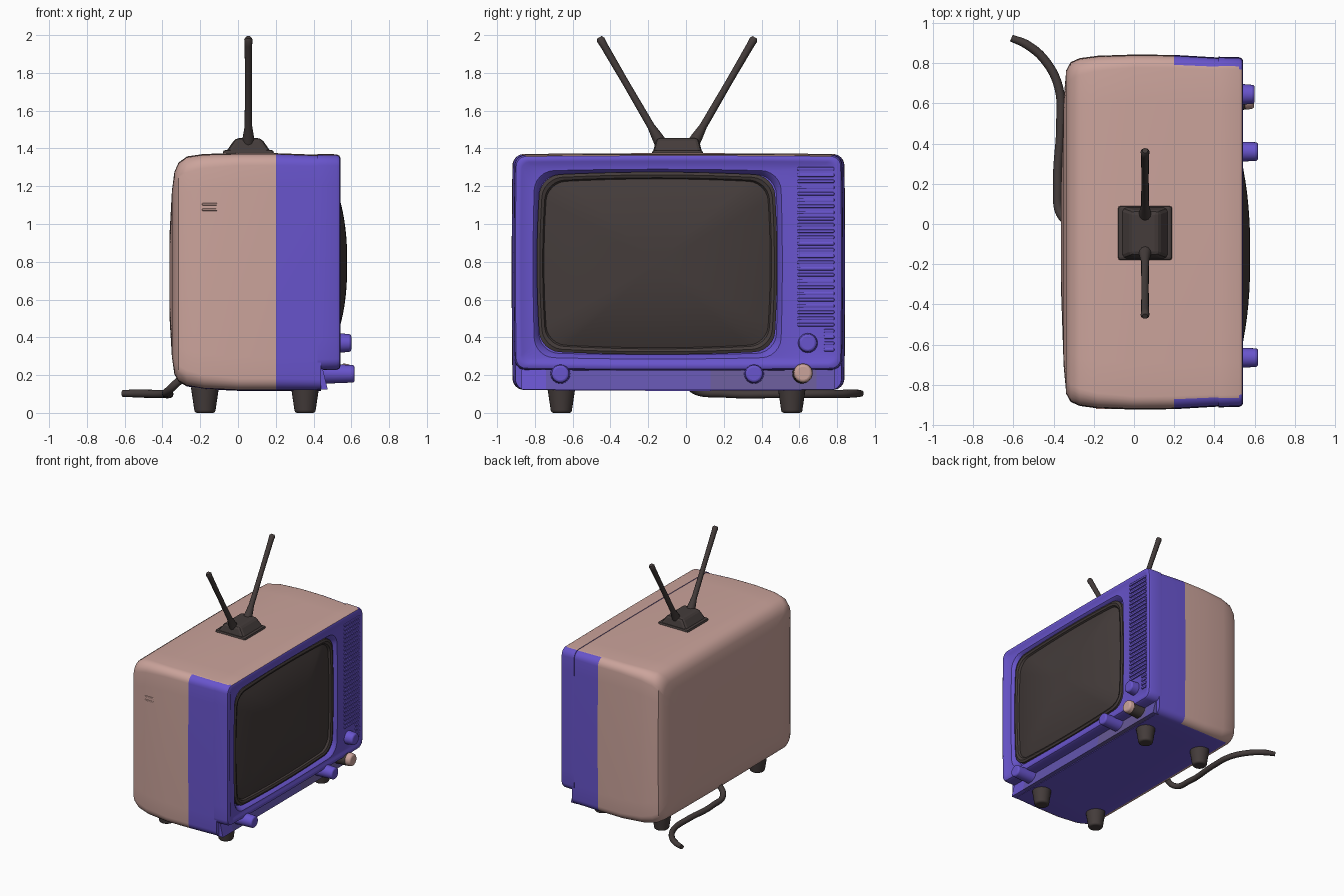
import bpy, bmesh, math
from mathutils import Vector

old = bpy.data.objects.get("Cube")
if old:
    bpy.data.objects.remove(old, do_unlink=True)


def material(name, rgb):
    m = bpy.data.materials.new(name)
    m.use_nodes = True
    m.diffuse_color = (*rgb, 1)
    m.node_tree.nodes["Principled BSDF"].inputs["Base Color"].default_value = (*rgb, 1)
    return m


PINK = material("dusty_pink", (0.60, 0.37, 0.33))
VIOLET = material("violet", (0.14, 0.09, 0.61))
DARK = material("dark_brown", (0.058, 0.045, 0.043))
MUTED = material("muted_violet", (0.125, 0.09, 0.42))
GREY = material("grey_violet", (0.135, 0.10, 0.30))


def smooth(ob, angle=35):
    bpy.ops.object.select_all(action='DESELECT')
    ob.select_set(True)
    bpy.context.view_layer.objects.active = ob
    bpy.ops.object.shade_smooth_by_angle(angle=math.radians(angle))


def ring(x, y0, y1, z0, z1, r, bow=0.0):
    """Rounded rectangle in the yz plane, sides bowed outwards by bow."""
    cy, cz, hy, hz = (y0 + y1) / 2, (z0 + z1) / 2, (y1 - y0) / 2, (z1 - z0) / 2
    r = min(r, hy * 0.99, hz * 0.99)
    corners = []
    for i, (sy, sz) in enumerate([(1, 1), (-1, 1), (-1, -1), (1, -1)]):
        for k in range(7):
            a = math.pi / 2 * (i + k / 6)
            corners.append((sy * (hy - r) + r * math.cos(a), sz * (hz - r) + r * math.sin(a)))
    pts = []
    for i, (y, z) in enumerate(corners):
        pts.append((y, z))
        if i % 7 == 6:                       # fill the straight side
            ny, nz = corners[(i + 1) % len(corners)]
            pts += [(y + (ny - y) * t / 10, z + (nz - z) * t / 10) for t in range(1, 10)]
    return [Vector((x, cy + y + bow * (y / hy) * (1 - (z / hz) ** 2),
                    cz + z + bow * (z / hz) * (1 - (y / hy) ** 2))) for y, z in pts]


def loft(name, rings, mats, rule=None):
    bm = bmesh.new()
    loops = [[bm.verts.new(p) for p in rg] for rg in rings]
    n = len(loops[0])
    for a, b in zip(loops, loops[1:]):
        for i in range(n):
            j = (i + 1) % n
            bm.faces.new((a[i], a[j], b[j], b[i]))
    bm.faces.new(loops[0])
    bm.faces.new(loops[-1])
    bmesh.ops.recalc_face_normals(bm, faces=bm.faces)
    bm.normal_update()
    if rule:
        for f in bm.faces:
            f.material_index = rule(f.calc_center_median(), f.normal)
    me = bpy.data.meshes.new(name)
    bm.to_mesh(me)
    bm.free()
    ob = bpy.data.objects.new(name, me)
    bpy.context.collection.objects.link(ob)
    for m in mats:
        me.materials.append(m)
    smooth(ob)


def cone(name, loc, r1, r2, depth, mat, rot=(0, 0, 0)):
    bpy.ops.mesh.primitive_cone_add(vertices=24, radius1=r1, radius2=r2, depth=depth,
                                    location=loc, rotation=rot)
    ob = bpy.context.object
    ob.name = name
    ob.data.materials.append(mat)
    b = ob.modifiers.new("soft_edge", 'BEVEL')
    b.width, b.segments = 0.012, 3
    smooth(ob, 40)


def box(name, lo, hi, mat, bevel=0.0):
    lo, hi = Vector(lo), Vector(hi)
    bpy.ops.mesh.primitive_cube_add(size=1, location=(lo + hi) / 2)
    ob = bpy.context.object
    ob.name = name
    ob.scale = hi - lo
    bpy.ops.object.transform_apply(location=False, rotation=False, scale=True)
    ob.data.materials.append(mat)
    if bevel:
        b = ob.modifiers.new("soft_edge", 'BEVEL')
        b.width, b.segments = bevel, 2
    return ob


def tube(name, pts, radius, mat, kind='BEZIER'):
    cu = bpy.data.curves.new(name, 'CURVE')
    cu.dimensions = '3D'
    cu.bevel_depth, cu.bevel_resolution, cu.use_fill_caps = radius, 4, True
    sp = cu.splines.new(kind)
    store = sp.bezier_points if kind == 'BEZIER' else sp.points
    store.add(len(pts) - 1)
    for p, (x, y, z, r) in zip(store, pts):
        p.co = (x, y, z) if kind == 'BEZIER' else (x, y, z, 1)
        p.radius = r
        if kind == 'BEZIER':
            p.handle_left_type = p.handle_right_type = 'AUTO'
    cu.materials.append(mat)
    bpy.context.collection.objects.link(bpy.data.objects.new(name, cu))


# Cabinet: pink shell, violet underside and front band
def cabinet_rule(c, n):
    if n.z < -0.93:
        return 1
    if n.z > 0.9 and c.z > 1.33 and -0.87 < c.y < 0.79 and c.x < 0.535:
        return 0
    return 0 if c.x < 0.2 else 1


shell = [(-0.362, -0.35, 0.27, 0.5, 0.95, 0.10), (-0.35, -0.70, 0.62, 0.30, 1.17, 0.10),
         (-0.337, -0.84, 0.76, 0.21, 1.27, 0.08), (-0.315, -0.88, 0.80, 0.17, 1.32, 0.08),
         (-0.27, -0.90, 0.82, 0.145, 1.353, 0.08), (-0.18, -0.912, 0.832, 0.13, 1.366, 0.07),
         (0, -0.918, 0.838, 0.122, 1.37, 0.06), (0.2, -0.916, 0.836, 0.122, 1.37, 0.06),
         (0.44, -0.902, 0.822, 0.122, 1.361, 0.055)]
loft("cabinet", [ring(*s, bow=0.005) for s in shell], [PINK, VIOLET], cabinet_rule)

# Sloping control strip under the frame, in coloured lengths
for i, (y0, y1, mat) in enumerate([(-0.87, -0.74, VIOLET), (-0.74, 0.13, MUTED),
                                   (0.13, 0.69, GREY), (0.69, 0.79, MUTED)]):
    strip = box(f"control_strip_{i + 1}", (0.42, y0, 0.123), (0.475, y1, 0.24), mat)
    for v in strip.data.vertices:
        if v.co.x > 0 and v.co.z > 0:
            v.co.x -= 0.028

# Front frame with raised rim and recessed opening
Y0, Y1, Z0, Z1 = -0.907, 0.827, 0.228, 1.366


def inset(x, d, r):
    return ring(x, Y0 + d, Y1 - d, Z0 + d, Z1 - d, r, 0.005)


loft("front_frame", [inset(0.42, 0, 0.055), inset(0.522, 0.002, 0.055), inset(0.537, 0.009, 0.05),
                     inset(0.543, 0.022, 0.045), inset(0.541, 0.038, 0.04), inset(0.534, 0.05, 0.04),
                     ring(0.532, -0.80, 0.50, 0.295, 1.28, 0.10, 0.01),
                     ring(0.522, -0.79, 0.49, 0.303, 1.272, 0.10, 0.01),
                     ring(0.49, -0.775, 0.475, 0.318, 1.258, 0.10, 0.01)],
     [PINK, VIOLET], cabinet_rule)

# Screen surround and domed screen
SY, SZ = -0.153, 0.792


def oval(x, hy, hz, bow=0.018):
    return ring(x, SY - hy, SY + hy, SZ - hz, SZ + hz, 0.22 * hz, bow)


loft("screen_surround", [oval(0.48, 0.618, 0.465), oval(0.515, 0.618, 0.465), oval(0.522, 0.603, 0.45),
                         oval(0.515, 0.588, 0.435), oval(0.495, 0.578, 0.425)], [DARK])
loft("screen", [oval(0.485, 0.585, 0.435)] +
     [oval(0.498 + 0.08 * (1 - t ** 2.4), 0.585 * t, 0.435 * t, 0.022 * t)
      for t in (1, 0.9, 0.8, 0.7, 0.6, 0.5, 0.4, 0.3, 0.2, 0.1, 0.03)], [DARK])

# Speaker grille slats
for i in range(30):
    z = 0.335 + i * 0.033
    y = 0.73 if z < 0.45 else 0.59
    box(f"grille_slat_{i + 1}", (0.525, y, z - 0.009), (0.543, 0.785, z + 0.009), VIOLET, 0.005)

# Knobs
TURN = (0, math.pi / 2, 0)
for name, y, z, x0, x1, mat in [("left_knob", 0.36, 0.207, 0.44, 0.617, VIOLET),
                                ("right_knob", -0.665, 0.207, 0.44, 0.617, VIOLET),
                                ("tuning_knob", 0.645, 0.37, 0.52, 0.60, VIOLET),
                                ("power_knob", 0.62, 0.21, 0.55, 0.597, PINK),
                                ("power_knob_shaft", 0.615, 0.207, 0.44, 0.56, DARK)]:
    cone(name, ((x0 + x1) / 2, y, z), 0.053, 0.046, x1 - x0, mat, TURN)

# Feet
for fx, side in ((0.355, "front"), (-0.175, "back")):
    for fy, hand in ((-0.66, "right"), (0.56, "left")):
        cone(f"{side}_{hand}_foot", (fx, fy, 0.07), 0.054, 0.075, 0.14, DARK)

# Antenna base and two rods
base = box("antenna_base", (-0.08, -0.18, 1.36), (0.19, 0.09, 1.455), DARK, 0.02)
for v in base.data.vertices:
    if v.co.z > 0:
        v.co.x *= 0.5
        v.co.y *= 0.82
box("antenna_plinth", (-0.08, -0.18, 1.36), (0.19, 0.09, 1.392), DARK, 0.014)
for s, name in ((-1, "right_antenna_rod"), (1, "left_antenna_rod")):
    rod = [(0.055, -0.047 + s * (0.07 + 0.342 * t), 1.40 + 0.588 * t, r)
           for t, r in ((0, 1.8), (0.1, 1.5), (0.2, 1.0), (0.6, 0.9), (0.93, 1.0), (0.98, 1.1), (1.0, 0.7))]
    tube(name, rod, 0.02, DARK, 'POLY')

# Power cord
tube("power_cord", [(-0.29, 0.01, 0.19, 1), (-0.36, 0.04, 0.125, 1), (-0.38, 0.2, 0.103, 1),
                    (-0.365, 0.5, 0.1, 1), (-0.375, 0.68, 0.1, 1), (-0.44, 0.81, 0.1, 1),
                    (-0.53, 0.89, 0.103, 1), (-0.61, 0.925, 0.103, 0.8)], 0.022, DARK)

# Small side ridges
for i, z in enumerate((1.075, 1.105)):
    box(f"side_ridge_{i + 1}", (-0.19, -0.921, z - 0.006), (-0.11, -0.905, z + 0.006), PINK, 0.004)
